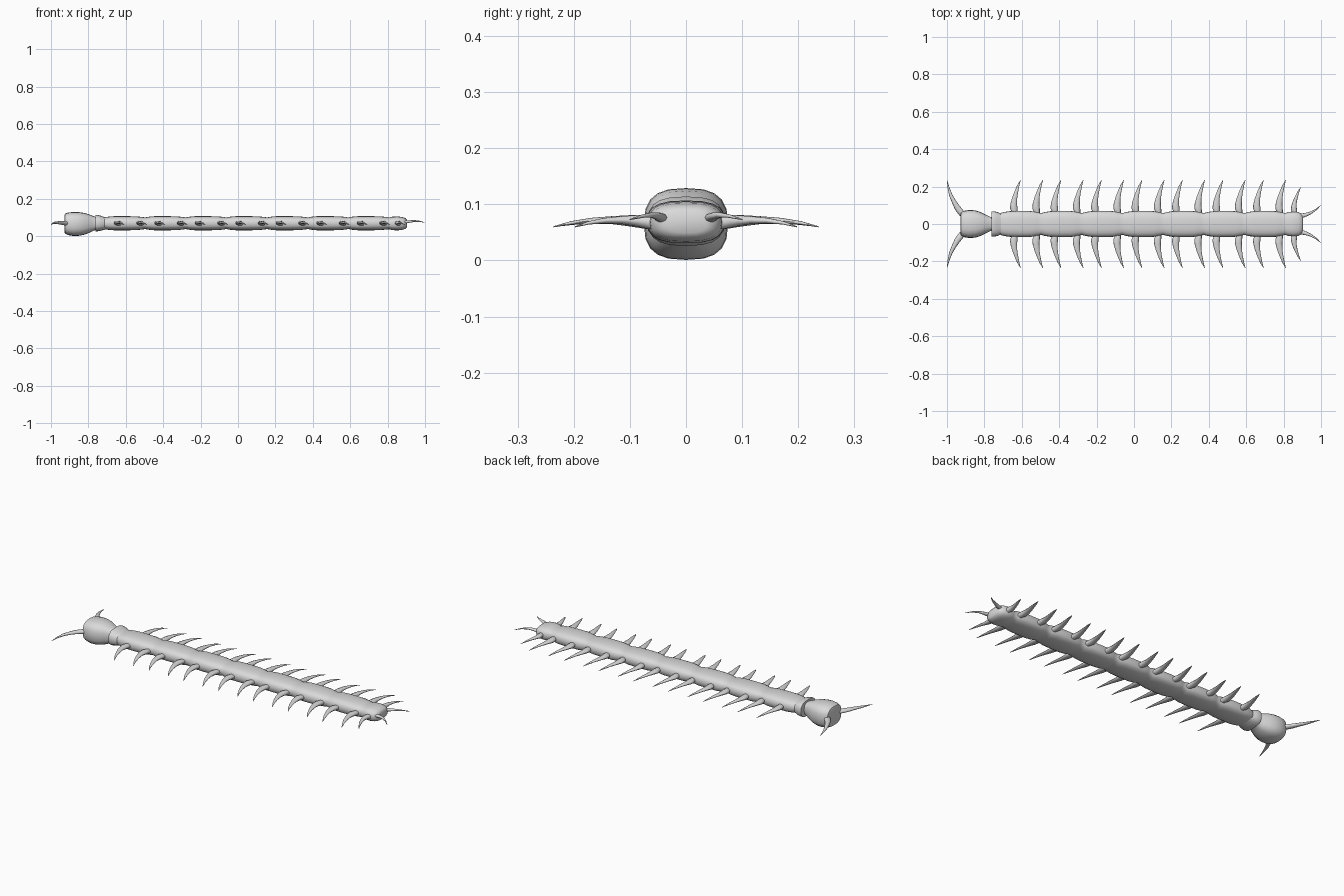
import bpy, bmesh, math
from mathutils import Vector

shell = bpy.data.materials.new("pale grey shell")
shell.diffuse_color = (0.7, 0.7, 0.7, 1)
ZC = 0.068


def spow(v, e):
    return math.copysign(abs(v) ** e, v)


def loft(name, rings, angle=40):
    """Skin a list of equal-length point rings and cap both ends."""
    bm = bmesh.new()
    loops = [[bm.verts.new(p) for p in ring] for ring in rings]
    n = len(loops[0])
    for a, b in zip(loops, loops[1:]):
        for i in range(n):
            j = (i + 1) % n
            bm.faces.new((a[i], a[j], b[j], b[i]))
    bm.faces.new(loops[0])
    bm.faces.new(loops[-1])
    bmesh.ops.recalc_face_normals(bm, faces=bm.faces)
    me = bpy.data.meshes.new(name)
    bm.to_mesh(me)
    bm.free()
    me.materials.append(shell)
    ob = bpy.data.objects.new(name, me)
    bpy.context.collection.objects.link(ob)
    bpy.context.view_layer.objects.active = ob
    ob.select_set(True)
    bpy.ops.object.shade_smooth_by_angle(angle=math.radians(angle))
    ob.select_set(False)
    return ob


def trunk(name, profile, power=2.7, sides=20):
    """Rounded-box sections along x: (x, half width, half height, centre z)."""
    rings = []
    for x, w, h, zc in profile:
        ring = []
        for i in range(sides):
            t = math.tau * i / sides
            ring.append((x, w * spow(math.cos(t), 2 / power),
                         zc + h * spow(math.sin(t), 2 / power)))
        rings.append(ring)
    return loft(name, rings)


def spike(name, path, side, sides=10):
    """Tapered curved limb: (x, y, z, half width, half thickness)."""
    pts = [Vector((p[0], p[1] * side, p[2])) for p in path]
    rings = []
    for k, p in enumerate(pts):
        d = pts[min(k + 1, len(pts) - 1)] - pts[max(k - 1, 0)]
        across = d.cross(Vector((0, 0, 1))).normalized()
        up = across.cross(d).normalized()
        w, h = path[k][3:]
        rings.append([p + across * w * math.cos(math.tau * i / sides)
                      + up * h * math.sin(math.tau * i / sides) for i in range(sides)])
    return loft(name, rings, 60)


# Head: broad blunt front, tapering to the neck
trunk("head", [
    (-0.928, 0.050, 0.044, 0.067), (-0.925, 0.062, 0.053, 0.067),
    (-0.910, 0.070, 0.060, 0.066), (-0.880, 0.075, 0.064, 0.065),
    (-0.850, 0.073, 0.063, 0.065), (-0.820, 0.064, 0.058, 0.066),
    (-0.790, 0.049, 0.047, 0.067), (-0.765, 0.037, 0.036, 0.068),
    (-0.740, 0.034, 0.032, 0.068)])

# Neck collar
trunk("neck_collar", [
    (-0.762, 0.050, 0.032, 0.070), (-0.762, 0.066, 0.044, 0.070),
    (-0.750, 0.068, 0.044, 0.070), (-0.730, 0.064, 0.039, 0.069),
    (-0.712, 0.056, 0.033, 0.068), (-0.695, 0.050, 0.029, 0.068)])

# Seven bulging body plates joined at creases, then a rounded tail
START, STEP = -0.715, 0.2175
bulge = [(0.0, 0.058, 0.031), (0.1, 0.064, 0.035), (0.25, 0.069, 0.038),
         (0.5, 0.070, 0.038), (0.75, 0.069, 0.037), (0.92, 0.063, 0.034)]
body = [(START + (s + f) * STEP, w, h, ZC + 0.001)
        for s in range(7) for f, w, h in bulge]
body += [(0.808, 0.058, 0.031, ZC), (0.825, 0.064, 0.036, ZC),
         (0.855, 0.067, 0.037, ZC), (0.880, 0.063, 0.034, ZC),
         (0.897, 0.053, 0.028, ZC), (0.904, 0.038, 0.019, ZC)]
trunk("body", body)

# Legs: offsets from the base (x, y, z, half width, half thickness)
leg = [(0.006, 0.045, 0.066, 0.012, 0.010), (0.002, 0.066, 0.068, 0.016, 0.013),
       (-0.003, 0.085, 0.070, 0.020, 0.012), (-0.003, 0.105, 0.071, 0.018, 0.010),
       (0.001, 0.135, 0.072, 0.014, 0.007), (0.010, 0.170, 0.071, 0.010, 0.005),
       (0.021, 0.205, 0.067, 0.006, 0.003), (0.034, 0.236, 0.060, 0.001, 0.001)]
bases = [-0.640 + 0.2165 * s + d for s in range(7) for d in (0, 0.119)] + [0.858]
for n, x in enumerate(bases):
    reach = 0.80 if n == len(bases) - 1 else 1.0
    path = [(x + a, 0.045 + (y - 0.045) * reach, z, w * reach, h)
            for a, y, z, w, h in leg]
    for side, tag in ((1, "left"), (-1, "right")):
        spike(f"leg_{tag}_{n + 1}", path, side)

# Feelers on the head and short prongs on the tail
feeler = [(-0.895, 0.040, 0.068, 0.014, 0.011), (-0.922, 0.058, 0.069, 0.017, 0.012),
          (-0.943, 0.085, 0.071, 0.016, 0.010), (-0.962, 0.118, 0.072, 0.012, 0.008),
          (-0.980, 0.155, 0.071, 0.009, 0.006), (-0.992, 0.195, 0.067, 0.005, 0.003),
          (-0.999, 0.233, 0.061, 0.001, 0.001)]
prong = [(0.875, 0.040, 0.074, 0.010, 0.007), (0.897, 0.044, 0.076, 0.012, 0.008),
         (0.920, 0.050, 0.079, 0.010, 0.007), (0.945, 0.060, 0.081, 0.007, 0.005),
         (0.973, 0.077, 0.079, 0.004, 0.003), (0.999, 0.100, 0.073, 0.001, 0.001)]
for side, tag in ((1, "left"), (-1, "right")):
    spike(f"feeler_{tag}", feeler, side)
    spike(f"tail_prong_{tag}", prong, side)
